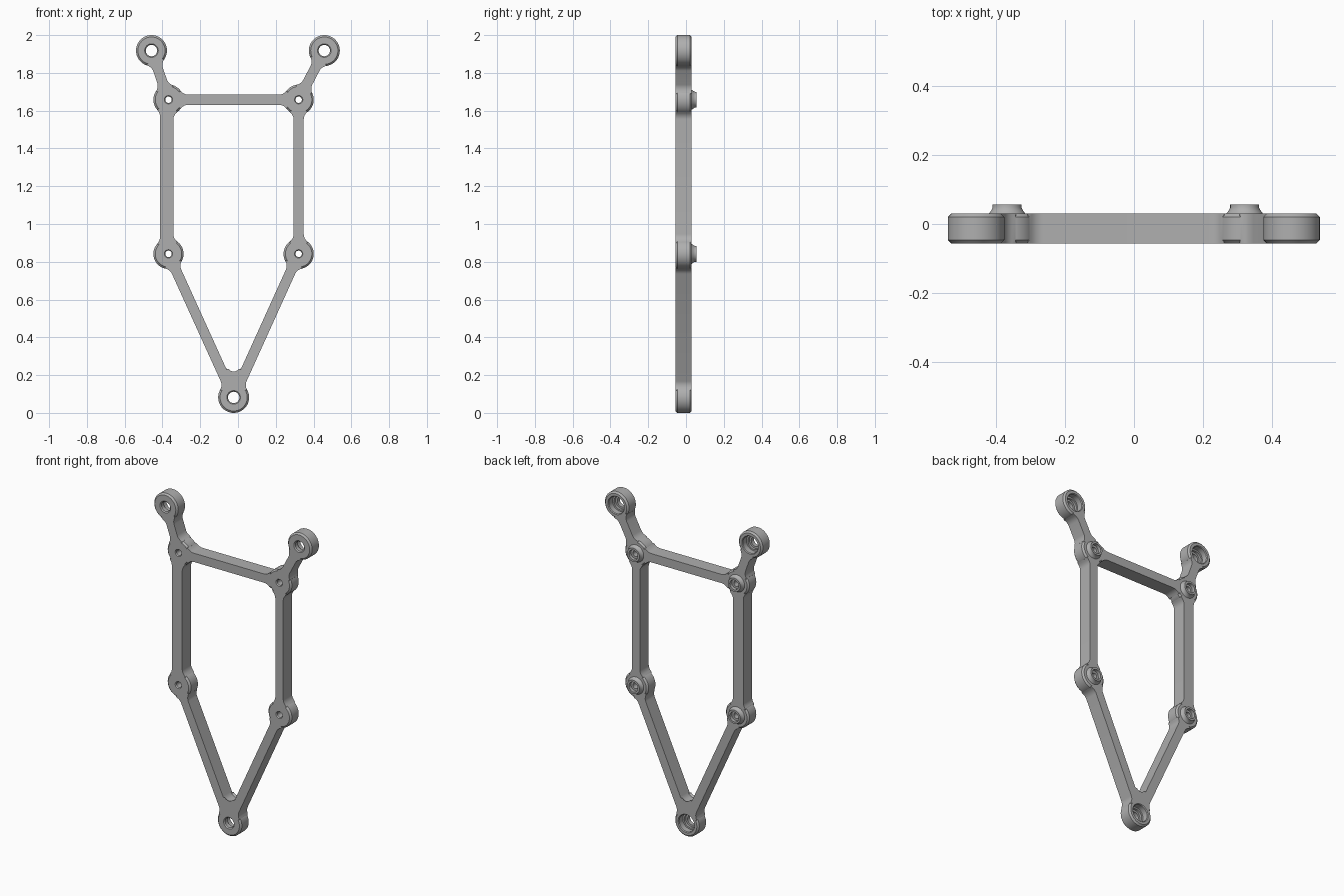
import bpy, bmesh, math
from mathutils import Vector

cube = bpy.data.objects.get("Cube")
if cube:
    bpy.data.objects.remove(cube, do_unlink=True)

FRONT, BACK = -0.056, 0.030   # plate faces
CHAMFER = 0.01
EYE_R, BOSS_R = 0.082, 0.08   # outer radii of the two joint types
FILLET = 0.05

grey = bpy.data.materials.new("matte_grey")
grey.use_nodes = True
grey.diffuse_color = (0.43, 0.43, 0.43, 1)
grey.node_tree.nodes["Principled BSDF"].inputs["Base Color"].default_value = grey.diffuse_color


def finish(bm, name):
    bmesh.ops.recalc_face_normals(bm, faces=bm.faces)
    mesh = bpy.data.meshes.new(name)
    bm.to_mesh(mesh)
    bm.free()
    mesh.materials.append(grey)
    mesh.shade_smooth()
    mesh.set_sharp_from_angle(angle=math.radians(30))
    obj = bpy.data.objects.new(name, mesh)
    bpy.context.collection.objects.link(obj)
    return obj


def lathe(name, profile, centre):
    """Revolve a closed (radius, y) profile around the y axis."""
    bm = bmesh.new()
    vs = [bm.verts.new((r, y, 0)) for r, y in profile]
    es = [bm.edges.new((vs[i - 1], vs[i])) for i in range(len(vs))]
    bmesh.ops.spin(bm, geom=vs + es, cent=(0, 0, 0), axis=(0, 1, 0),
                   angle=math.tau, steps=48, use_merge=True)
    bmesh.ops.remove_doubles(bm, verts=bm.verts, dist=1e-5)
    obj = finish(bm, name)
    obj.location = (centre.x, 0, centre.y)


def slab(name, outline, plain):
    """Extrude an (x, z) outline; chamfer its rims except the 'plain' edges."""
    bm = bmesh.new()
    n = len(outline)
    rows = [[bm.verts.new((p.x, y, p.y)) for p in outline] for y in (FRONT, BACK)]
    rims = []
    for row in rows:
        bm.faces.new(row)
    for i in range(n):
        j = (i + 1) % n
        bm.faces.new((rows[0][i], rows[0][j], rows[1][j], rows[1][i]))
        if i not in plain:
            rims += [bm.edges.get((row[i], row[j])) for row in rows]
    bmesh.ops.bevel(bm, geom=rims, offset=CHAMFER, segments=1,
                    affect='EDGES', clamp_overlap=False)
    finish(bm, name)


def flare(radius, half):
    """Concave fillet from the joint rim to the bar side, as (along, across)."""
    cx = math.sqrt((radius + FILLET) ** 2 - (half + FILLET) ** 2)
    cy = half + FILLET
    start = math.atan2(-cy, -cx)
    pts = [Vector((cx + FILLET * math.cos(a), cy + FILLET * math.sin(a)))
           for a in (start + (-math.pi / 2 - start) * k / 8 for k in range(9))]
    return [pts[0] - Vector((0.006, 0))] + pts


def bar(name, a, b, ra, rb, left=0.027, right=0.027):
    """Straight bar between joints, flared into both."""
    d = (b - a).normalized()
    n = Vector((-d.y, d.x))
    pts = [a + d * p.x + n * p.y for p in flare(ra, left)]
    pts += [b - d * p.x + n * p.y for p in reversed(flare(rb, left))]
    pts += [b - d * p.x - n * p.y for p in flare(rb, right)]
    pts += [a + d * p.x - n * p.y for p in reversed(flare(ra, right))]
    half = len(pts) // 2
    plain = {0, half - 2, half - 1, half, 2 * half - 2, 2 * half - 1}
    slab(name, pts, plain)


# Joint positions (x, z)
top_l, top_r = Vector((0.457, 1.918)), Vector((-0.458, 1.918))
mid_l, mid_r = Vector((0.321, 1.658)), Vector((-0.368, 1.658))
low_l, low_r = Vector((0.321, 0.842)), Vector((-0.368, 0.842))
foot = Vector((-0.023, 0.082))


def rim(r):
    return [(r - CHAMFER, FRONT), (r, FRONT + CHAMFER), (r, BACK - CHAMFER), (r - CHAMFER, BACK)]


# Eyelets with a stepped bore at the back
eye = rim(EYE_R) + [(0.056, BACK), (0.052, 0.025), (0.052, -0.01), (0.042, -0.01),
                    (0.042, -0.025), (0.03, -0.025), (0.03, -0.05), (0.036, FRONT)]
for name, c in (("top_left", top_l), ("top_right", top_r), ("bottom", foot)):
    lathe(name + "_eyelet", eye, c)

# Joints with a raised boss at the back
boss = rim(BOSS_R) + [(0.053, BACK), (0.047, 0.038), (0.042, 0.047), (0.042, 0.056),
                      (0.03, 0.056), (0.03, 0.035), (0.017, 0.035), (0.017, -0.05), (0.022, FRONT)]
for name, c in (("upper_left", mid_l), ("upper_right", mid_r),
                ("lower_left", low_l), ("lower_right", low_r)):
    lathe(name + "_boss", boss, c)

# Connecting bars
bar("top_bar", mid_r, mid_l, BOSS_R, BOSS_R)
bar("right_post", mid_r, low_r, BOSS_R, BOSS_R, 0.026, 0.045)
bar("left_post", mid_l, low_l, BOSS_R, BOSS_R)
bar("left_arm", mid_l, top_l, BOSS_R, EYE_R)
bar("right_arm", mid_r, top_r, BOSS_R, EYE_R)
bar("left_leg", low_l, foot, BOSS_R, EYE_R)
bar("right_leg", low_r, foot, BOSS_R, EYE_R)

# Rounded web in the crotch between the legs
lean = math.atan2(low_l.x - foot.x, low_l.y - foot.y)
web_r = 0.043
web_z = (0.027 + web_r) / math.sin(lean)
arc = []
for k in range(13):
    a = -lean - (math.pi - 2 * lean) * k / 12
    arc.append(foot + Vector((web_r * math.cos(a), web_z + web_r * math.sin(a))))
base = [foot + Vector(p) for p in ((-0.06, 0.138), (-0.05, 0.11), (-0.03, 0.062),
                                   (0.03, 0.062), (0.05, 0.11), (0.06, 0.138))]
slab("crotch_web", arc + base, set(range(12, 19)))
